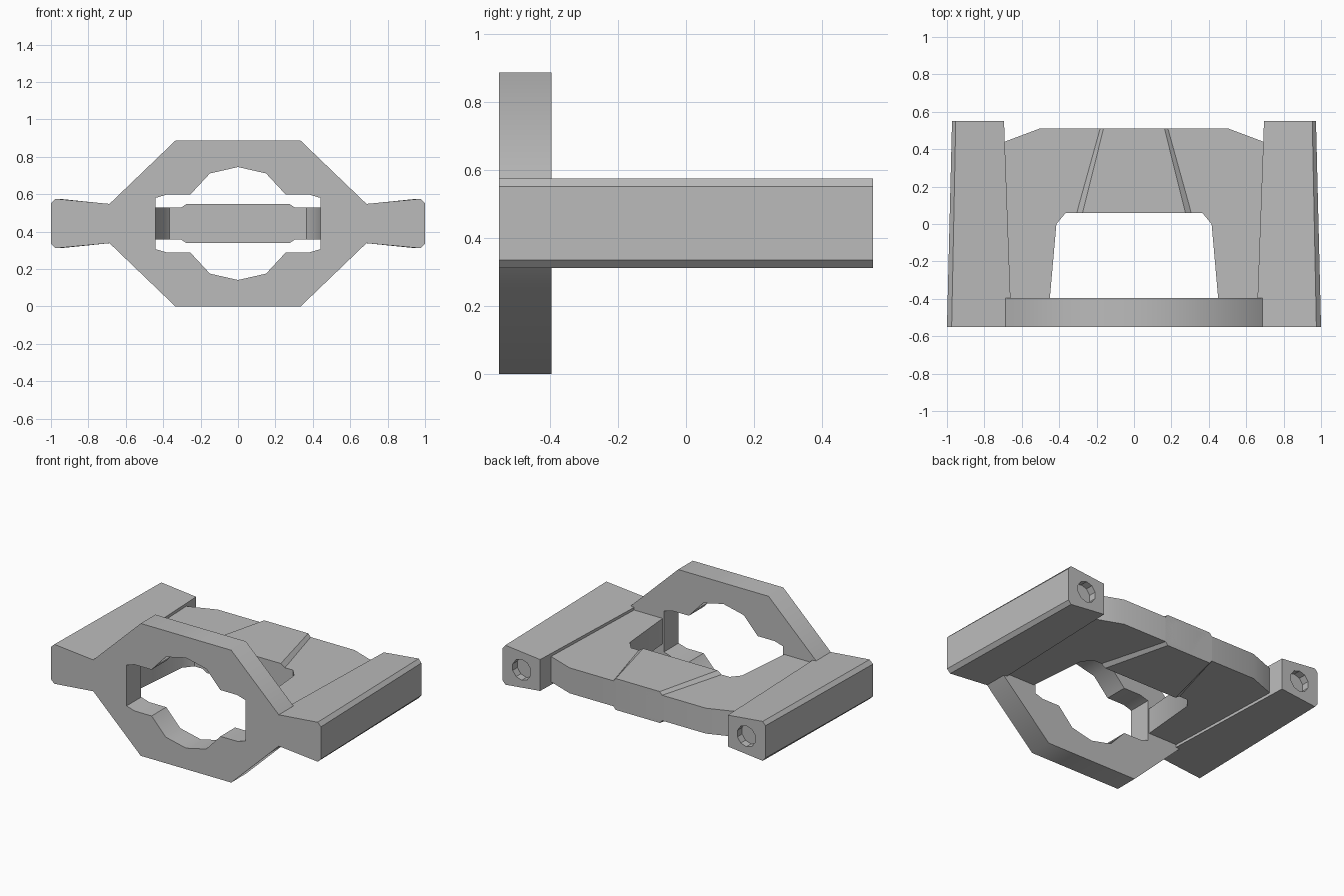
import bpy, bmesh, math

cube = bpy.data.objects.get("Cube")
if cube:
    bpy.data.objects.remove(cube)

MID = 0.443  # height of the horizontal symmetry plane

grey = bpy.data.materials.new("plain grey")
grey.use_nodes = True
grey.diffuse_color = (0.5, 0.5, 0.5, 1)
grey.node_tree.nodes["Principled BSDF"].inputs["Base Color"].default_value = grey.diffuse_color


def loft(name, start, end, smooth_angle=None):
    """Join two matching half outlines into a solid, open where it meets x = 0."""
    bm = bmesh.new()
    a = [bm.verts.new(p) for p in start]
    b = [bm.verts.new(p) for p in end]
    bm.faces.new(a)
    bm.faces.new(b[::-1])
    for i in range(len(a)):
        j = (i + 1) % len(a)
        bm.faces.new((a[j], a[i], b[i], b[j]))
    seam = [f for f in bm.faces if all(abs(v.co.x) < 1e-5 for v in f.verts)]
    bmesh.ops.recalc_face_normals(bm, faces=bm.faces[:])
    bmesh.ops.delete(bm, geom=seam, context='FACES')
    mesh = bpy.data.meshes.new(name)
    bm.to_mesh(mesh)
    bm.free()
    mesh.materials.append(grey)
    obj = bpy.data.objects.new(name, mesh)
    bpy.context.collection.objects.link(obj)
    bpy.ops.object.select_all(action='DESELECT')
    obj.select_set(True)
    bpy.context.view_layer.objects.active = obj
    if smooth_angle:
        bpy.ops.object.shade_smooth_by_angle(angle=math.radians(smooth_angle))
    return obj


def mirror(obj):
    obj.modifiers.new("Mirror", 'MIRROR').use_clip = True


def section(upper, y):
    """Section at depth y from its upper (x, height above MID) points."""
    lower = [(x, -h) for x, h in reversed(upper)]
    return [(x, y, MID + h) for x, h in upper + lower]


# Upright front ring: outer octagon with a stepped opening
outer = [(0, 0.443), (0.335, 0.443), (0.687, 0.105)]
hole = [(0, 0.302), (0.15, 0.268), (0.255, 0.155), (0.38, 0.155), (0.44, 0.137)]


def ring_outline(y):
    out, inn = section(outer, y), section(hole, y)
    return out + inn[::-1]


mirror(loft("front_ring", ring_outline(-0.55), ring_outline(-0.395), 46))

# Flat U-shaped plate behind the ring
plan = [(0, 0.51), (0.505, 0.51), (0.70, 0.437), (0.67, -0.42),
        (0.452, -0.42), (0.415, 0.0), (0.365, 0.06), (0, 0.06)]
mirror(loft("base_plate", [(x, y, MID - 0.085) for x, y in plan],
            [(x, y, MID + 0.085) for x, y in plan], 50))

# Raised tapering centre panel, on both sides of the plate
mirror(loft("centre_panel",
            section([(0, 0.105), (0.275, 0.105), (0.308, 0.083)], 0.06),
            section([(0, 0.105), (0.163, 0.105), (0.183, 0.083)], 0.51)))

# Side rails with chamfered outer edges, narrowing to the rear
rail = loft("side_rail",
            section([(0.655, 0.102), (0.975, 0.132), (1.0, 0.108)], -0.55),
            section([(0.695, 0.105), (0.953, 0.132), (0.973, 0.108)], 0.55))

# Round socket sunk into the rear end of each rail
bpy.ops.mesh.primitive_cylinder_add(vertices=10, radius=0.07, depth=0.1,
                                    location=(0.832, 0.55, MID),
                                    rotation=(math.pi / 2, 0, 0))
cutter = bpy.context.object
cutter.name = "socket_cutter"
cutter.data.materials.append(grey)
cut = rail.modifiers.new("Socket", 'BOOLEAN')
cut.operation = 'DIFFERENCE'
cut.solver = 'EXACT'
cut.object = cutter
bpy.context.view_layer.objects.active = rail
bpy.ops.object.modifier_apply(modifier="Socket")
bpy.data.objects.remove(cutter)
mirror(rail)
